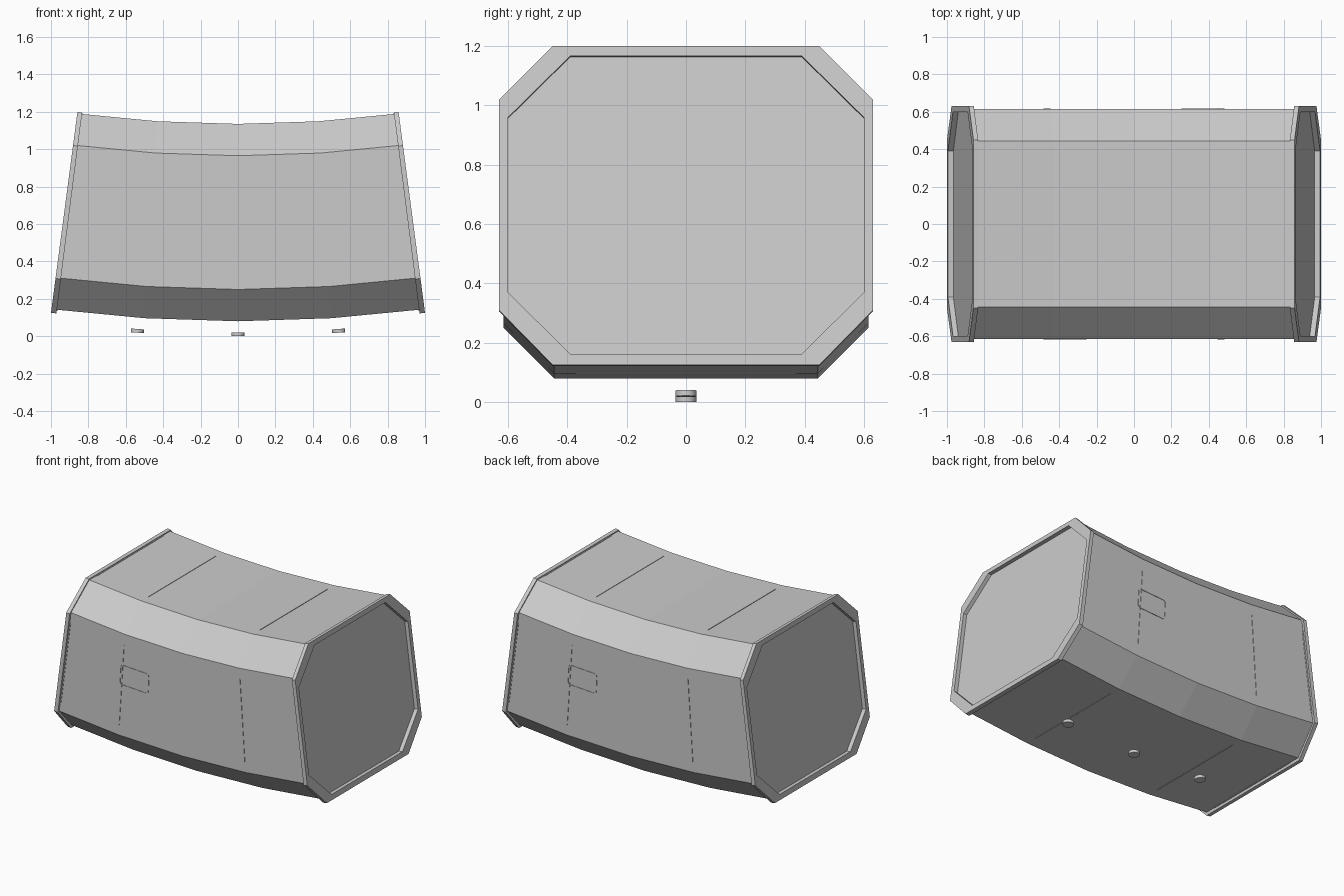
import bpy, bmesh
from math import sin, cos, pi, radians
from mathutils import Vector

if "Cube" in bpy.data.objects:
    bpy.data.objects.remove(bpy.data.objects["Cube"], do_unlink=True)

CENTRE_Z = 7.72      # the tube bends around an axis high above it
END, KINK, BODY_END = 7.5, 3.75, 7.28

grey = bpy.data.materials.new("light_grey")
grey.use_nodes = True
grey.diffuse_color = (0.6, 0.6, 0.6, 1)
grey.node_tree.nodes["Principled BSDF"].inputs["Base Color"].default_value = (0.6, 0.6, 0.6, 1)


def bend(angle, r, y):
    """Point at an angle (degrees) and radius around the bend axis."""
    t = radians(angle)
    return Vector((r * sin(t), y, CENTRE_Z - r * cos(t)))


def loft(name, loops, ring=False):
    """Skin a list of equal loops; close into a ring or cap both ends."""
    bm = bmesh.new()
    rows = [[bm.verts.new(p) for p in loop] for loop in loops]
    n = len(rows[0])
    pairs = list(zip(rows, rows[1:]))
    if ring:
        pairs.append((rows[-1], rows[0]))
    else:
        bm.faces.new(rows[0])
        bm.faces.new(rows[-1])
    for a, b in pairs:
        for i in range(n):
            j = (i + 1) % n
            bm.faces.new((a[i], a[j], b[j], b[i]))
    bmesh.ops.recalc_face_normals(bm, faces=bm.faces)
    mesh = bpy.data.meshes.new(name)
    bm.to_mesh(mesh)
    bm.free()
    mesh.materials.append(grey)
    obj = bpy.data.objects.new(name, mesh)
    bpy.context.collection.objects.link(obj)
    return obj


def octagon(angle, y_flat, y_side, r_top, r_up, r_low, r_bottom):
    half = [(y_flat, r_top), (y_side, r_up), (y_side, r_low), (y_flat, r_bottom)]
    outline = half + [(-y, r) for y, r in reversed(half)]
    return [bend(angle, r, y) for y, r in outline]


def block(name, angles, radii, ys):
    (r0, r1), (y0, y1) = radii, ys
    loft(name, [[bend(a, r0, y0), bend(a, r1, y0), bend(a, r1, y1), bend(a, r0, y1)]
                for a in angles])


# Bent octagonal body in four straight segments
loft("body", [octagon(a, 0.445, 0.615, 6.585, 6.755, 7.47, 7.64)
              for a in (-BODY_END, -KINK, 0, KINK, BODY_END)])

# Raised frame around each closed end
outer = (0.45, 0.63, 6.577, 6.758, 7.475, 7.66)
inner = (0.39, 0.60, 6.61, 6.819, 7.414, 7.623)
for side, label in ((1, "left"), (-1, "right")):
    a, b = side * END, side * BODY_END
    loft(label + "_end_frame",
         [octagon(a, *outer), octagon(a, *inner), octagon(b, *inner), octagon(b, *outer)],
         ring=True)

# Thin seam ribs on the four flat sides
for side, label in ((1, "left"), (-1, "right")):
    for angle, half, kind in ((7.25, 0.025, "end"), (KINK, 0.008, "middle")):
        span = (side * angle - half, side * angle + half)
        name = label + "_" + kind + "_seam_"
        block(name + "top", span, (6.582, 6.61), (-0.37, 0.37))
        block(name + "bottom", span, (7.61, 7.643), (-0.37, 0.37))
        block(name + "front", span, (6.83, 7.4), (-0.618, -0.6))
        block(name + "back", span, (6.83, 7.4), (0.6, 0.618))


# Rounded hatch outlines, one on the front and one on the back
def rounded_rect(half_w, half_h, radius, steps=4):
    points = []
    for q, (sx, sy) in enumerate(((1, 1), (-1, 1), (-1, -1), (1, -1))):
        for i in range(steps + 1):
            t = (q + i / steps) * pi / 2
            points.append((sx * (half_w - radius) + radius * cos(t),
                           sy * (half_h - radius) + radius * sin(t)))
    return points


def hatch_loop(side, rect, y):
    middle = bend(side * 3, 7.045, side * y)
    t = radians(side * 3)
    along, up = Vector((cos(t), 0, sin(t))), Vector((-sin(t), 0, cos(t)))
    return [middle + along * u + up * v for u, v in rect]


big, small = rounded_rect(0.112, 0.072, 0.022), rounded_rect(0.105, 0.065, 0.016)
for side, label in ((-1, "front"), (1, "back")):
    loft(label + "_hatch_rim",
         [hatch_loop(side, big, 0.61), hatch_loop(side, big, 0.618),
          hatch_loop(side, small, 0.618), hatch_loop(side, small, 0.61)], ring=True)

# Three small discs hanging under the body
for angle, label in ((-4, "right"), (0, "middle"), (4, "left")):
    bpy.ops.mesh.primitive_cylinder_add(vertices=24, radius=0.035, depth=0.02,
                                        location=bend(angle, 7.71, 0),
                                        rotation=(0, -radians(angle), 0))
    disc = bpy.context.object
    disc.name = label + "_foot_disc"
    disc.data.materials.append(grey)
    bpy.ops.object.shade_smooth_by_angle()
